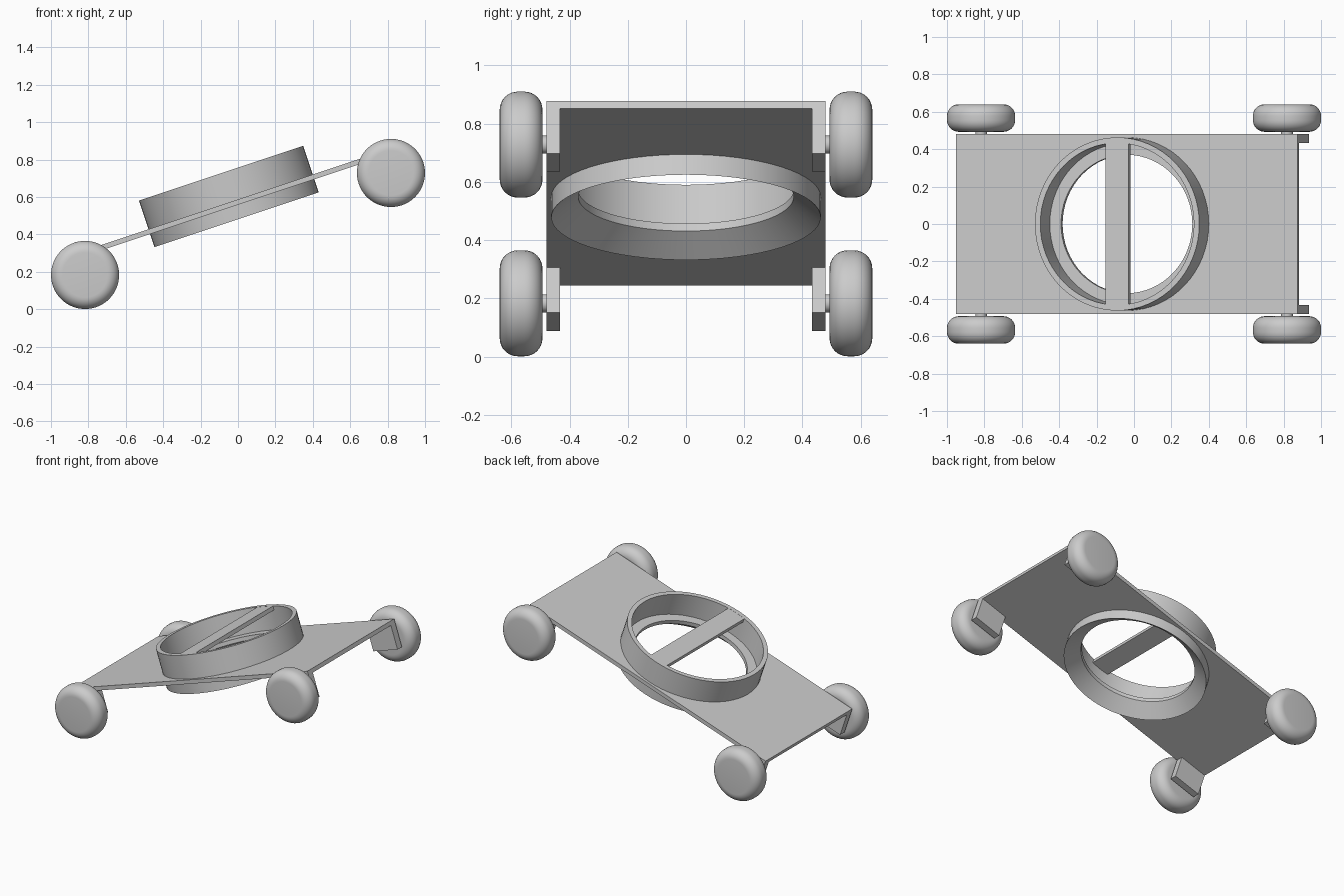
import bpy, bmesh, math
from mathutils import Matrix, Vector

cube = bpy.data.objects.get("Cube")
if cube:
    bpy.data.objects.remove(cube)

GREY = (0.6, 0.6, 0.6, 1)
mat = bpy.data.materials.new("plain grey")
mat.use_nodes = True
mat.diffuse_color = GREY
mat.node_tree.nodes["Principled BSDF"].inputs["Base Color"].default_value = GREY

# The whole cart leans; parts are modelled level and placed with this matrix
TILT = Matrix.Translation((-0.035, 0, 0.561)) @ Matrix.Rotation(-math.atan(1 / 3), 4, 'Y')

HALF_LEN, HALF_WID, HALF_THICK = 0.963, 0.48, 0.0135
WHEEL_U, WHEEL_W, WHEEL_R = 0.862, -0.111, 0.182


def finish(name, bm, smooth=False):
    bmesh.ops.recalc_face_normals(bm, faces=bm.faces)
    mesh = bpy.data.meshes.new(name)
    bm.to_mesh(mesh)
    bm.free()
    mesh.materials.append(mat)
    ob = bpy.data.objects.new(name, mesh)
    bpy.context.collection.objects.link(ob)
    ob.matrix_world = TILT
    if smooth:
        bpy.ops.object.select_all(action='DESELECT')
        ob.select_set(True)
        bpy.context.view_layer.objects.active = ob
        bpy.ops.object.shade_smooth_by_angle(angle=math.radians(35))
    return ob


def box(name, lo, hi):
    lo, hi = Vector(lo), Vector(hi)
    bm = bmesh.new()
    bmesh.ops.create_cube(bm, size=1)
    bmesh.ops.scale(bm, vec=hi - lo, verts=bm.verts)
    bmesh.ops.translate(bm, vec=(lo + hi) / 2, verts=bm.verts)
    return finish(name, bm)


def lathe(name, profile, closed, place=Matrix(), steps=64):
    """Spin (radius, height) points round the z axis."""
    bm = bmesh.new()
    vs = [bm.verts.new((r, 0, h)) for r, h in profile]
    pairs = list(zip(vs, vs[1:])) + ([(vs[-1], vs[0])] if closed else [])
    edges = [bm.edges.new(p) for p in pairs]
    bmesh.ops.spin(bm, geom=vs + edges, cent=(0, 0, 0), axis=(0, 0, 1),
                   angle=math.tau, steps=steps)
    bmesh.ops.remove_doubles(bm, verts=bm.verts, dist=0.0001)
    bm.transform(place)
    return finish(name, bm, smooth=True)


# Deck with a round opening
deck = box("deck", (-HALF_LEN, -HALF_WID, -HALF_THICK), (HALF_LEN, HALF_WID, HALF_THICK))
cutter = lathe("deck_cutter", [(0, -0.1), (0.45, -0.1), (0.45, 0.1), (0, 0.1)], False)
cut = deck.modifiers.new("opening", 'BOOLEAN')
cut.operation = 'DIFFERENCE'
cut.solver = 'EXACT'
cut.object = cutter
bpy.context.view_layer.objects.active = deck
bpy.ops.object.modifier_apply(modifier=cut.name)
bpy.data.objects.remove(cutter)

# Ring: straight wall above, inner ledge, flared funnel below
lathe("ring", [(0.463, -0.087), (0.463, 0.175), (0.433, 0.175), (0.433, HALF_THICK),
               (0.37, HALF_THICK), (0.37, -HALF_THICK)], True)

# Bar across the top of the ring
box("crossbar", (-0.065, -0.435, 0.147), (0.065, 0.435, 0.174))

# Wheel section: flat sides, rounded shoulders
IN_Y, OUT_Y, ROUND = 0.493, 0.64, 0.062
arc = [i * math.pi / 16 for i in range(9)]
wheel = [(0, IN_Y)]
wheel += [(WHEEL_R - ROUND + ROUND * math.sin(a), IN_Y + ROUND - ROUND * math.cos(a)) for a in arc]
wheel += [(WHEEL_R - ROUND + ROUND * math.cos(a), OUT_Y - ROUND + ROUND * math.sin(a)) for a in arc]
wheel += [(0, OUT_Y)]
axle = [(0, 0.44), (0.031, 0.44), (0.031, OUT_Y - 0.001), (0, OUT_Y - 0.001)]

# Brackets, axles and wheels at the four corners
for end, end_name in ((-1, "low"), (1, "high")):
    for side, side_name in ((-1, "front"), (1, "back")):
        tag = f"{end_name}_{side_name}"
        u = sorted((end * 0.765, end * HALF_LEN))
        y = sorted((side * 0.432, side * HALF_WID))
        box(f"bracket_{tag}", (u[0], y[0], -0.177), (u[1], y[1], -HALF_THICK))
        place = (Matrix.Translation((end * WHEEL_U, 0, WHEEL_W))
                 @ Matrix.Rotation(-side * math.pi / 2, 4, 'X'))
        lathe(f"axle_{tag}", axle, False, place, 24)
        lathe(f"wheel_{tag}", wheel, False, place)
